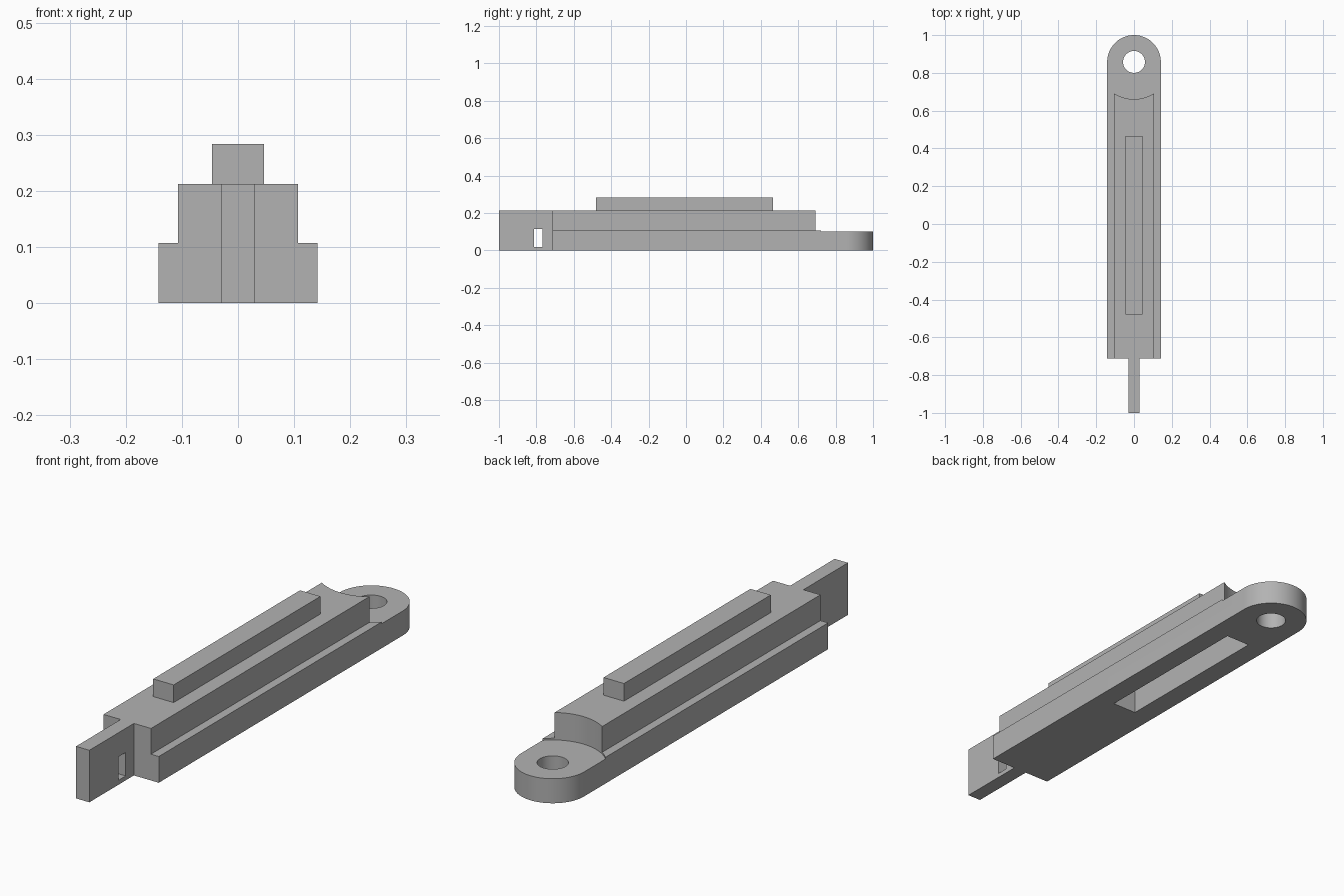
import bpy, bmesh, math

cube = bpy.data.objects.get("Cube")
if cube:
    bpy.data.objects.remove(cube, do_unlink=True)

HALF = 0.142          # half width of the base
EYE_Y = 0.858         # centre of the rounded eye end
FRONT = -0.713        # front of the main body
BASE_TOP, RAIL_TOP, RIDGE_TOP = 0.107, 0.212, 0.284

grey = bpy.data.materials.new("plain grey")
grey.use_nodes = True
grey.diffuse_color = (0.45, 0.45, 0.45, 1)
grey.node_tree.nodes["Principled BSDF"].inputs["Base Color"].default_value = (0.45, 0.45, 0.45, 1)


def prism(name, outline, z0, z1):
    """Extrude a flat outline upward from z0 to z1."""
    bm = bmesh.new()
    face = bm.faces.new([bm.verts.new((x, y, z0)) for x, y in outline])
    top = bmesh.ops.extrude_face_region(bm, geom=[face])
    verts = [v for v in top["geom"] if isinstance(v, bmesh.types.BMVert)]
    bmesh.ops.translate(bm, verts=verts, vec=(0, 0, z1 - z0))
    bmesh.ops.recalc_face_normals(bm, faces=bm.faces)
    mesh = bpy.data.meshes.new(name)
    bm.to_mesh(mesh)
    bm.free()
    mesh.materials.append(grey)
    obj = bpy.data.objects.new(name, mesh)
    bpy.context.collection.objects.link(obj)
    return obj


def box(name, half, y0, y1, z0, z1):
    return prism(name, [(-half, y0), (half, y0), (half, y1), (-half, y1)], z0, z1)


def arc(radius, start, end, steps):
    angles = [math.radians(start + (end - start) * i / steps) for i in range(steps + 1)]
    return [(radius * math.cos(a), EYE_Y + radius * math.sin(a)) for a in angles]


def disc(name, radius, z0, z1):
    return prism(name, arc(radius, 0, 360, 96)[:-1], z0, z1)


def combine(target, other, operation):
    mod = target.modifiers.new(operation.lower(), 'BOOLEAN')
    mod.operation = operation
    mod.solver = 'EXACT'
    mod.object = other
    bpy.context.view_layer.objects.active = target
    bpy.ops.object.modifier_apply(modifier=mod.name)
    bpy.data.objects.remove(other, do_unlink=True)


# Base plate with its rounded eye end
body = prism("slide_bar", [(-HALF, FRONT), (HALF, FRONT)] + arc(HALF, 0, 180, 48), 0, BASE_TOP)

# Raised rail, front tongue and top ridge
combine(body, box("rail", 0.107, FRONT, 0.75, 0.05, RAIL_TOP), 'UNION')
combine(body, box("tongue", 0.03, -1, -0.65, 0, RAIL_TOP), 'UNION')
combine(body, box("ridge", 0.046, -0.48, 0.465, 0.16, RIDGE_TOP), 'UNION')

# Round clearance around the eye, then the pin hole
combine(body, disc("clearance_cutter", 0.197, 0.1, 0.4), 'DIFFERENCE')
combine(body, disc("pin_cutter", 0.058, -0.1, 0.4), 'DIFFERENCE')

# Pocket in the underside and window through the tongue
combine(body, box("pocket_cutter", 0.055, -0.06, 0.65, -0.1, 0.106), 'DIFFERENCE')
combine(body, box("window_cutter", 0.1, -0.813, -0.766, 0.018, 0.114), 'DIFFERENCE')

# Smooth round walls, sharp edges elsewhere
bpy.ops.object.select_all(action='DESELECT')
body.select_set(True)
bpy.context.view_layer.objects.active = body
bpy.ops.object.shade_smooth_by_angle(angle=math.radians(30))
